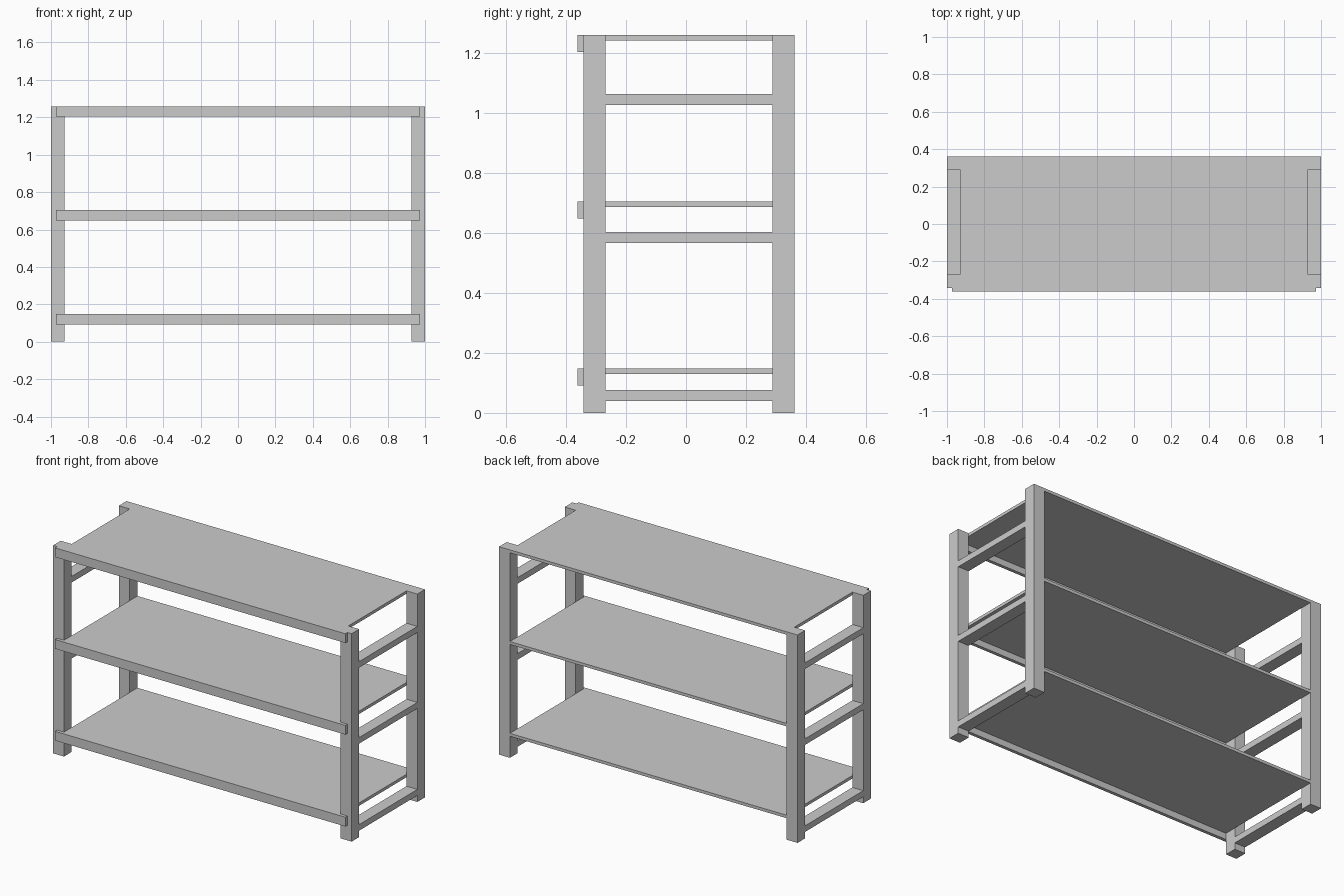
import bpy

if "Cube" in bpy.data.objects:
    bpy.data.objects.remove(bpy.data.objects["Cube"])

POST = 0.073                       # square post section
FRONT, BACK = -0.341, 0.361        # outer y of front and back posts
HEIGHT = 1.259
INNER = 1 - POST                   # inner x face of the posts


def box(name, lo, hi):
    """Box between two opposite corners."""
    bpy.ops.mesh.primitive_cube_add(
        size=1, location=[(a + b) / 2 for a, b in zip(lo, hi)])
    ob = bpy.context.object
    ob.name = name
    ob.scale = [b - a for a, b in zip(lo, hi)]
    bpy.ops.object.transform_apply(location=False, rotation=False, scale=True)
    return ob


# End frames: two posts joined by three cross rails on each side
for side, x0, x1 in (("left", -1, -INNER), ("right", INNER, 1)):
    box(f"{side}_front_post", (x0, FRONT, 0), (x1, FRONT + POST, HEIGHT))
    box(f"{side}_back_post", (x0, BACK - POST, 0), (x1, BACK, HEIGHT))
    for level, z in (("lower", 0.039), ("middle", 0.566), ("upper", 1.026)):
        box(f"{side}_{level}_rail", (x0, FRONT + POST, z),
            (x1, BACK - POST, z + 0.037))

# Shelf boards with a front lip overlapping the posts
for level, top in (("bottom", 0.148), ("middle", 0.704), ("top", HEIGHT)):
    box(f"{level}_shelf", (-INNER, FRONT, top - 0.018), (INNER, BACK, top))
    box(f"{level}_front_lip", (-0.972, -0.361, top - 0.056),
        (0.972, FRONT, top))
